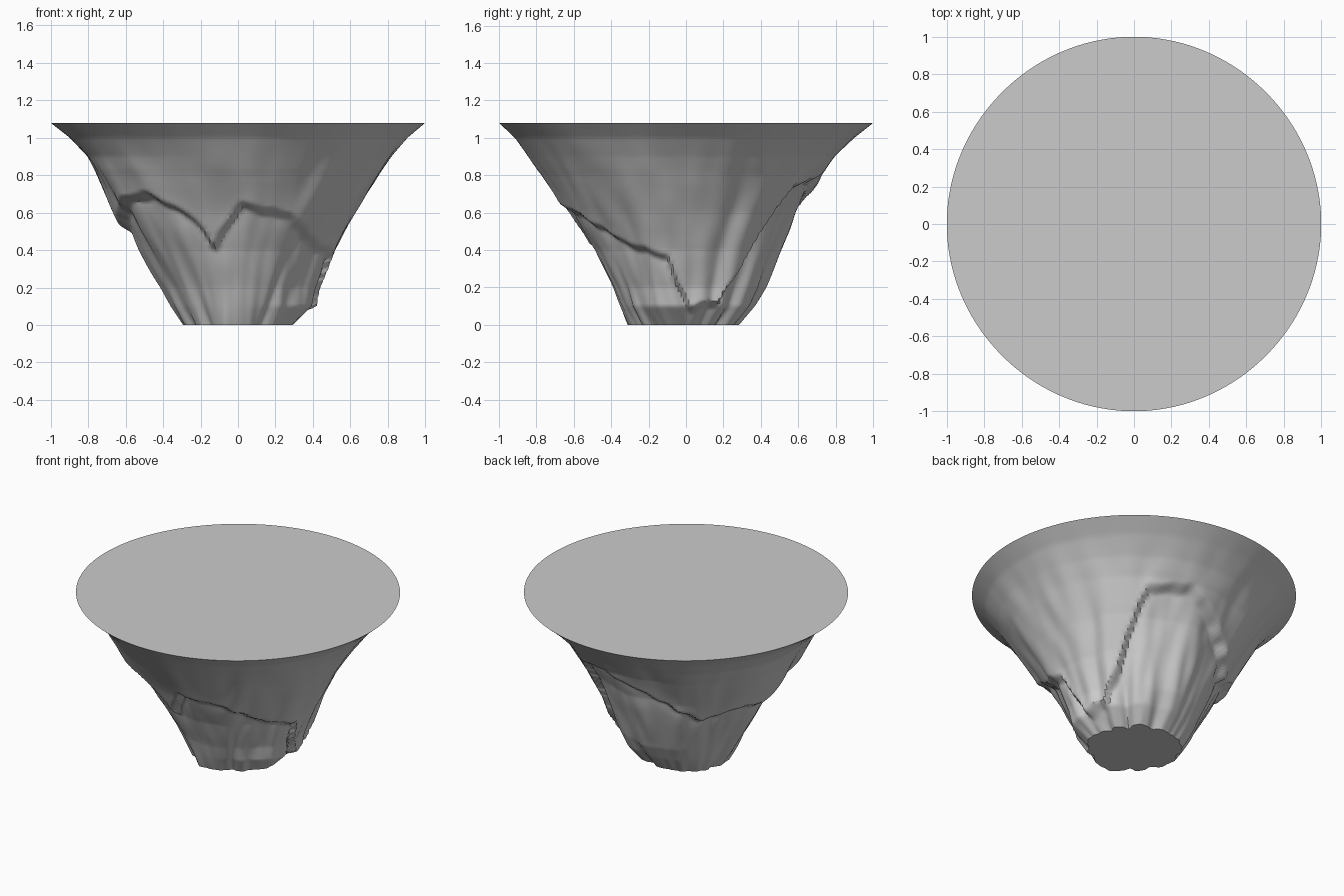
import bpy, bmesh, math
from mathutils import Vector, noise

if "Cube" in bpy.data.objects:
    bpy.data.objects.remove(bpy.data.objects["Cube"])

H, SEG, ROWS = 1.08, 180, 84
HEIGHTS = [0, .1, .2, .4, .6, .8, .9, 1.0, 1.08]
# radius profiles for the four compass sides
SIDES = [
    [.29, .40, .42, .51, .63, .76, .83, .91, 1.0],   # +x
    [.28, .36, .42, .50, .58, .70, .79, .90, 1.0],   # +y
    [.30, .36, .41, .53, .64, .75, .81, .90, 1.0],   # -x
    [.30, .34, .38, .48, .61, .75, .83, .91, 1.0],   # -y
]
# overhanging ledge line: (angle in degrees, height)
LEDGE = [(-135, .70), (-115, .58), (-105, .41), (-97, .50), (-88, .64), (-65, .58),
         (-50, .50), (-37, .43), (-24, .40), (-12, .36), (-5, .2), (3, .09), (25, .12),
         (38, .3), (46, .48), (58, .74), (80, .78), (110, .6), (135, .45),
         (155, .52), (175, .52), (200, .63), (225, .70)]
# vertical clefts: (angle, drift with height, depth, width in degrees)
CLEFTS = [(-125, -14, .035, 7), (-62, 22, .03, 6), (17, 12, .035, 5),
          (42, 10, .045, 6), (75, -8, .03, 7), (160, 15, .03, 6), (205, -12, .035, 7)]


def lerp_table(xs, ys, x):
    for i in range(len(xs) - 1):
        if x <= xs[i + 1]:
            t = (x - xs[i]) / (xs[i + 1] - xs[i])
            return ys[i] + (ys[i + 1] - ys[i]) * t
    return ys[-1]


def ang_diff(a, b):
    return (a - b + 180) % 360 - 180


def radius(deg, z):
    q = (deg % 360) / 90
    k, t = int(q) % 4, q - int(q)
    t = t * t * (3 - 2 * t)
    r = (lerp_table(HEIGHTS, SIDES[k], z) * (1 - t)
         + lerp_table(HEIGHTS, SIDES[(k + 1) % 4], z) * t)
    a = math.radians(deg)
    p = Vector((math.cos(a), math.sin(a), z))
    fade = min(1, (H - z) / .25)
    # ledge: bulge above the line, hollow beneath it
    d = (deg + 135) % 360 - 135
    line = lerp_table([e[0] for e in LEDGE], [e[1] for e in LEDGE], d)
    line += .025 * noise.noise(p * 7)
    s = z - line
    strength = .028 * (1 + .6 * noise.noise(Vector((p.x * 2, p.y * 2, 5))))
    r += fade * strength * (math.exp(-s / .18) if s > 0 else -math.exp(s / .12)) * min(1, abs(s) / .02)
    # clefts
    for ca, drift, depth, w in CLEFTS:
        x = ang_diff(deg, ca + drift * z) / w
        r -= fade * depth * math.exp(-x * x) * max(0, 1 - z / .85)
    # broad streaks and fine roughness
    r += fade * .03 * noise.noise(Vector((p.x * 2.6, p.y * 2.6, z * 1.6)))
    r += fade * .012 * noise.noise(Vector((p.x * 7, p.y * 7, z * 4)))
    return r - .004 * (1 - math.cos(4 * a)) / 2


# weathered rock cone with flat top and foot
bm = bmesh.new()
rings = []
for j in range(ROWS + 1):
    z = H * j / ROWS
    ring = []
    for i in range(SEG):
        deg = 360 * i / SEG
        r, a = radius(deg, z), math.radians(deg)
        ring.append(bm.verts.new((r * math.cos(a), r * math.sin(a), z)))
    rings.append(ring)
for lo, hi in zip(rings, rings[1:]):
    for i in range(SEG):
        n = (i + 1) % SEG
        bm.faces.new((lo[i], lo[n], hi[n], hi[i]))
bm.faces.new(rings[-1])
bm.faces.new(rings[0][::-1])
me = bpy.data.meshes.new("floating_rock")
bm.to_mesh(me)
bm.free()
rock = bpy.data.objects.new("floating_rock", me)
bpy.context.collection.objects.link(rock)
bpy.context.view_layer.objects.active = rock
rock.select_set(True)
bpy.ops.object.shade_smooth_by_angle(angle=math.radians(40))
